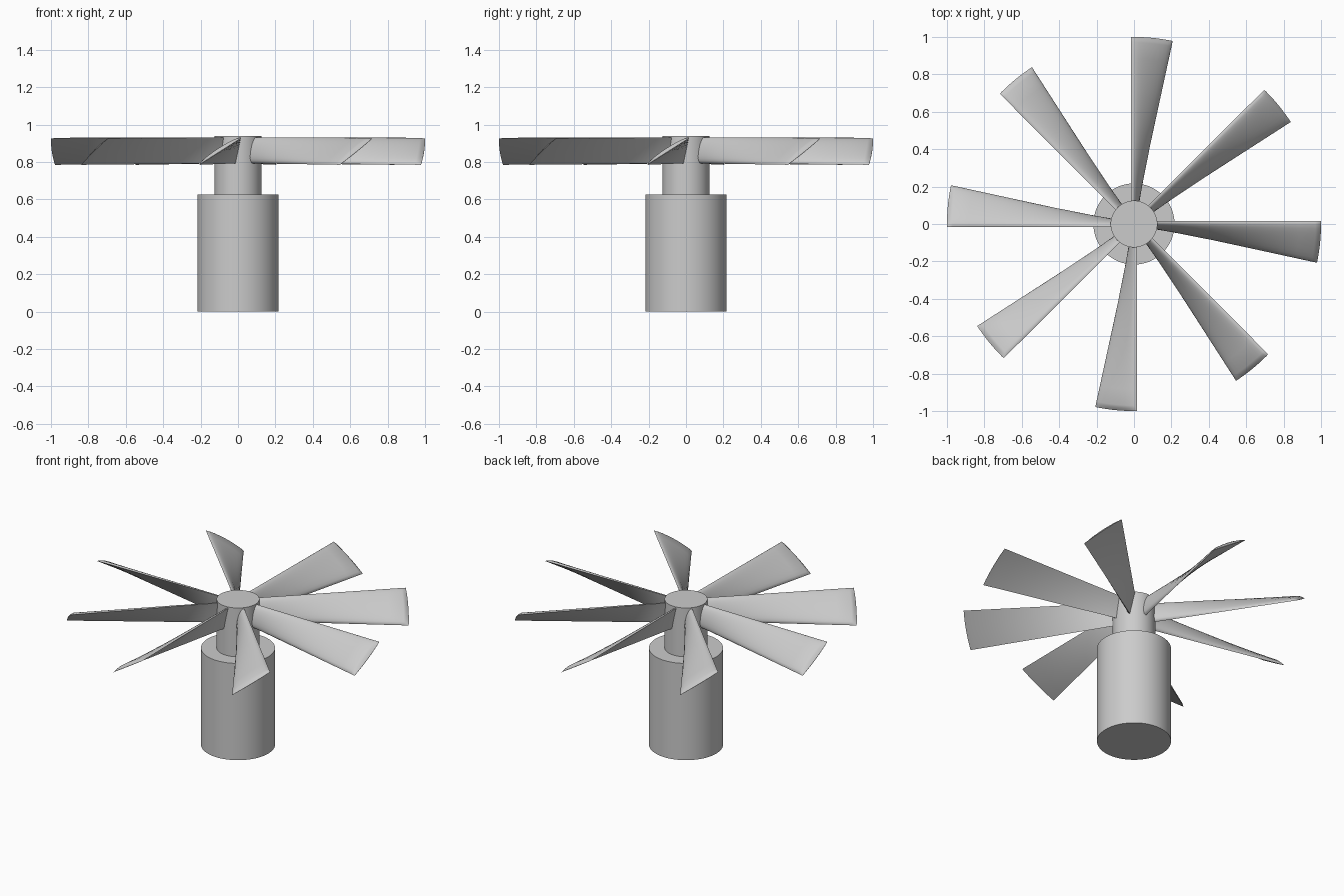
import bpy, bmesh, math
from mathutils import Vector, Matrix

cube = bpy.data.objects.get("Cube")
if cube:
    bpy.data.objects.remove(cube, do_unlink=True)

grey = bpy.data.materials.new("light grey")
grey.use_nodes = True
GREY = (0.6, 0.6, 0.6, 1)
grey.diffuse_color = GREY
grey.node_tree.nodes["Principled BSDF"].inputs["Base Color"].default_value = GREY


def finish(obj, angle):
    obj.data.materials.append(grey)
    bpy.ops.object.select_all(action="DESELECT")
    obj.select_set(True)
    bpy.context.view_layer.objects.active = obj
    bpy.ops.object.shade_smooth_by_angle(angle=math.radians(angle))


def cylinder(name, radius, bottom, top):
    bpy.ops.mesh.primitive_cylinder_add(vertices=64, radius=radius, depth=top - bottom,
                                        location=(0, 0, (top + bottom) / 2))
    obj = bpy.context.object
    obj.name = name
    finish(obj, 30)


# Motor body and hub
cylinder("motor_body", 0.217, 0, 0.625)
cylinder("hub", 0.125, 0.625, 0.94)

# Blade: flat underside, domed upper side, twisted from steep root to shallow tip
ROOT_R, TIP_R = 0.1, 1.0
ROOT_LOW, ROOT_HIGH = Vector((0, -0.008, 0.793)), Vector((0, 0.016, 0.932))
TIP_LOW, TIP_HIGH = Vector((0, -0.207, 0.785)), Vector((0, 0.015, 0.925))
CHORD = 12


def section(radius, thickness):
    s = (radius - ROOT_R) / (TIP_R - ROOT_R)
    low, high = ROOT_LOW.lerp(TIP_LOW, s), ROOT_HIGH.lerp(TIP_HIGH, s)
    chord = (high - low).normalized()
    normal = Vector((0, -chord.z, chord.y))
    ring = []
    for i in range(CHORD + 1):
        a = math.pi * i / CHORD
        t = (1 - math.cos(a)) / 2
        ring.append(low.lerp(high, t) + normal * thickness * math.sin(a) ** 0.8)
    for i in range(CHORD - 1, 0, -1):
        t = (1 - math.cos(math.pi * i / CHORD)) / 2
        ring.append(low.lerp(high, t))
    for p in ring:
        p.x = math.sqrt(radius ** 2 - p.y ** 2)
    return ring


def blade_mesh():
    bm = bmesh.new()
    # Constant-thickness span, then a sloped tip
    stations = [(ROOT_R + 0.087 * i, 0.027 - 0.0005 * i) for i in range(11)]
    stations += [(0.985, 0.016), (TIP_R, 0.002)]
    rings = [[bm.verts.new(p) for p in section(*st)] for st in stations]
    n = len(rings[0])
    for a, b in zip(rings, rings[1:]):
        for i in range(n):
            j = (i + 1) % n
            bm.faces.new((a[i], a[j], b[j], b[i]))
    bm.faces.new(rings[0])
    bm.faces.new(rings[-1])
    bmesh.ops.recalc_face_normals(bm, faces=bm.faces)
    mesh = bpy.data.meshes.new("blade")
    bm.to_mesh(mesh)
    bm.free()
    return mesh


# Ring of eight blades
for k in range(8):
    blade = bpy.data.objects.new(f"blade_{k + 1}", blade_mesh())
    bpy.context.collection.objects.link(blade)
    blade.matrix_world = Matrix.Rotation(math.radians(45 * k), 4, "Z")
    finish(blade, 40)
